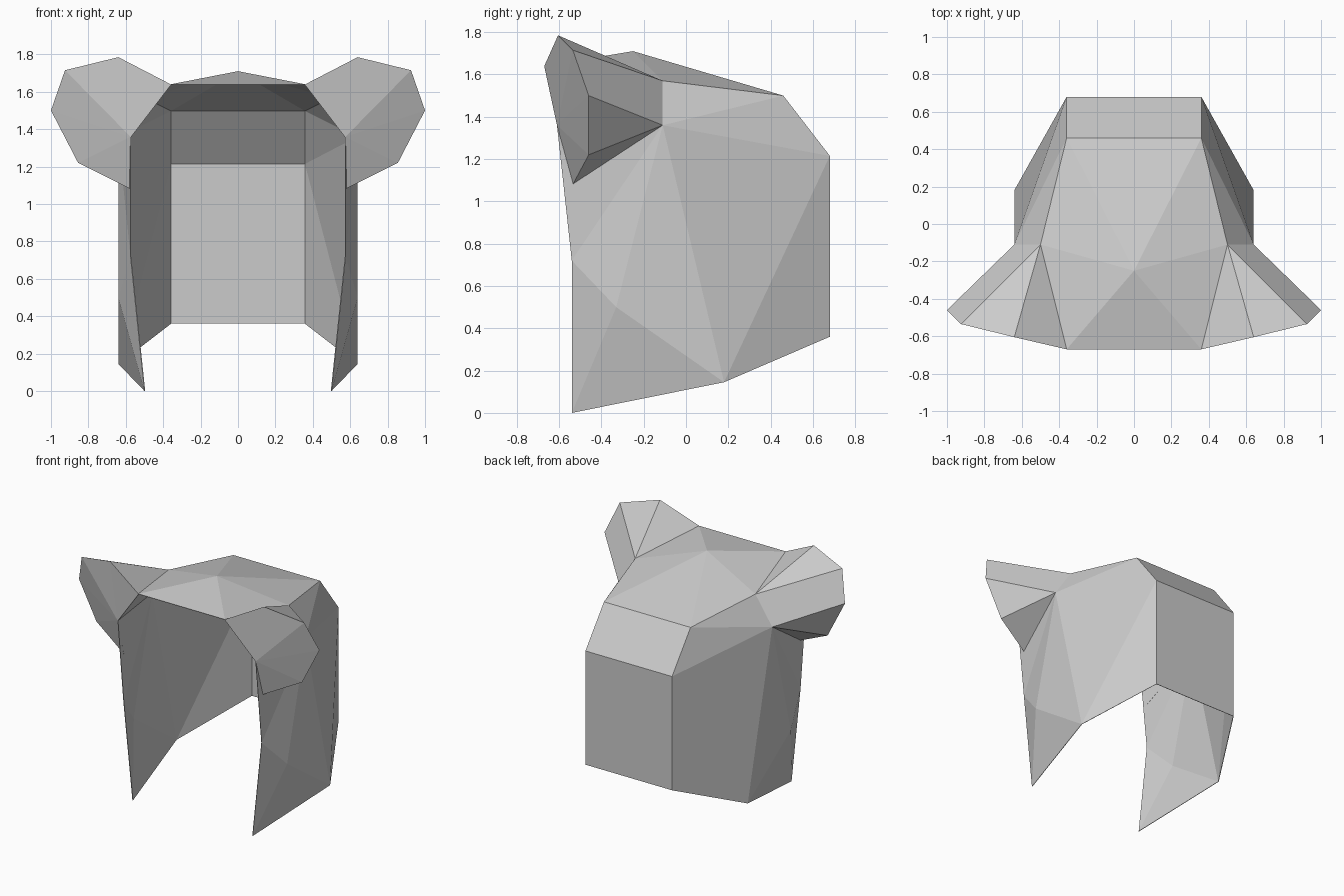
import bpy
import bmesh
from mathutils import Vector

cube = bpy.data.objects.get("Cube")
if cube:
    bpy.data.objects.remove(cube)

grey = bpy.data.materials.new("plain_grey")
grey.use_nodes = True
COLOUR = (0.6, 0.6, 0.6, 1)
grey.diffuse_color = COLOUR
grey.node_tree.nodes["Principled BSDF"].inputs["Base Color"].default_value = COLOUR

# Named corners of the left half
P = {
    "apex": (0, -0.25, 1.71),
    "brow": (0.36, -0.67, 1.64),
    "crown": (0.36, 0.46, 1.50),
    "nape": (0.36, 0.68, 1.215),
    "hem": (0.36, 0.68, 0.36),
    "side_hem": (0.64, 0.18, 0.145),
    "tip": (0.50, -0.54, 0),
    "cheek": (0.575, -0.54, 0.72),
    "temple": (0.575, -0.61, 1.36),
    "side": (0.64, -0.11, 1.36),
    "ear_root": (0.50, -0.11, 1.57),
    "fold": (0.64, -0.33, 0.50),
    "e1": (0.64, -0.605, 1.785),
    "e2": (0.925, -0.535, 1.715),
    "e3": (1.0, -0.46, 1.50),
    "e4": (0.855, -0.46, 1.22),
    "e5": (0.575, -0.535, 1.08),
}
# Centre-line partners of the back and brow corners
for name in ("brow", "crown", "nape", "hem"):
    P["mid_" + name] = (0,) + P[name][1:]


def build(name, faces, inside):
    """Flat-faced half mesh, faces turned away from an inner point, mirrored in x."""
    bm = bmesh.new()
    verts = {}
    for text in faces:
        corners = text.split()
        for c in corners:
            if c not in verts:
                verts[c] = bm.verts.new(P[c])
        face = bm.faces.new([verts[c] for c in corners])
        face.normal_update()
        if face.normal.dot(face.calc_center_median() - Vector(inside)) < 0:
            face.normal_flip()
    mesh = bpy.data.meshes.new(name)
    bm.to_mesh(mesh)
    bm.free()
    mesh.materials.append(grey)
    obj = bpy.data.objects.new(name, mesh)
    bpy.context.collection.objects.link(obj)
    mirror = obj.modifiers.new("mirror", "MIRROR")
    mirror.merge_threshold = 0.0005
    return obj


# Open hood: top, back and side flaps
hood = build("hood", [
    "apex mid_brow brow",
    "apex brow ear_root",
    "apex ear_root crown",
    "apex crown mid_crown",
    "mid_crown crown nape mid_nape",
    "mid_nape nape hem mid_hem",
    "ear_root side crown",
    "side nape crown",
    "side side_hem nape",
    "nape side_hem hem",
    "side fold side_hem",
    "side cheek fold",
    "side temple cheek",
    "cheek tip fold",
    "tip side_hem fold",
    "brow temple side ear_root",
], (0, 0, 0.8))
cloth = hood.modifiers.new("cloth", "SOLIDIFY")
cloth.thickness = 0.004
cloth.offset = -1

# Ears: a fan in front, tapering back to the hood
rim = ["brow", "e1", "e2", "e3", "e4", "e5"]
fan = [f"temple {a} {b}" for a, b in zip(rim, rim[1:])]
build("ears", fan + [
    "ear_root brow e1",
    "ear_root e1 e2",
    "ear_root e2 e3 side",
    "side e3 e4",
    "side e4 e5",
    "side e5 temple",
], (0.68, -0.42, 1.45))
